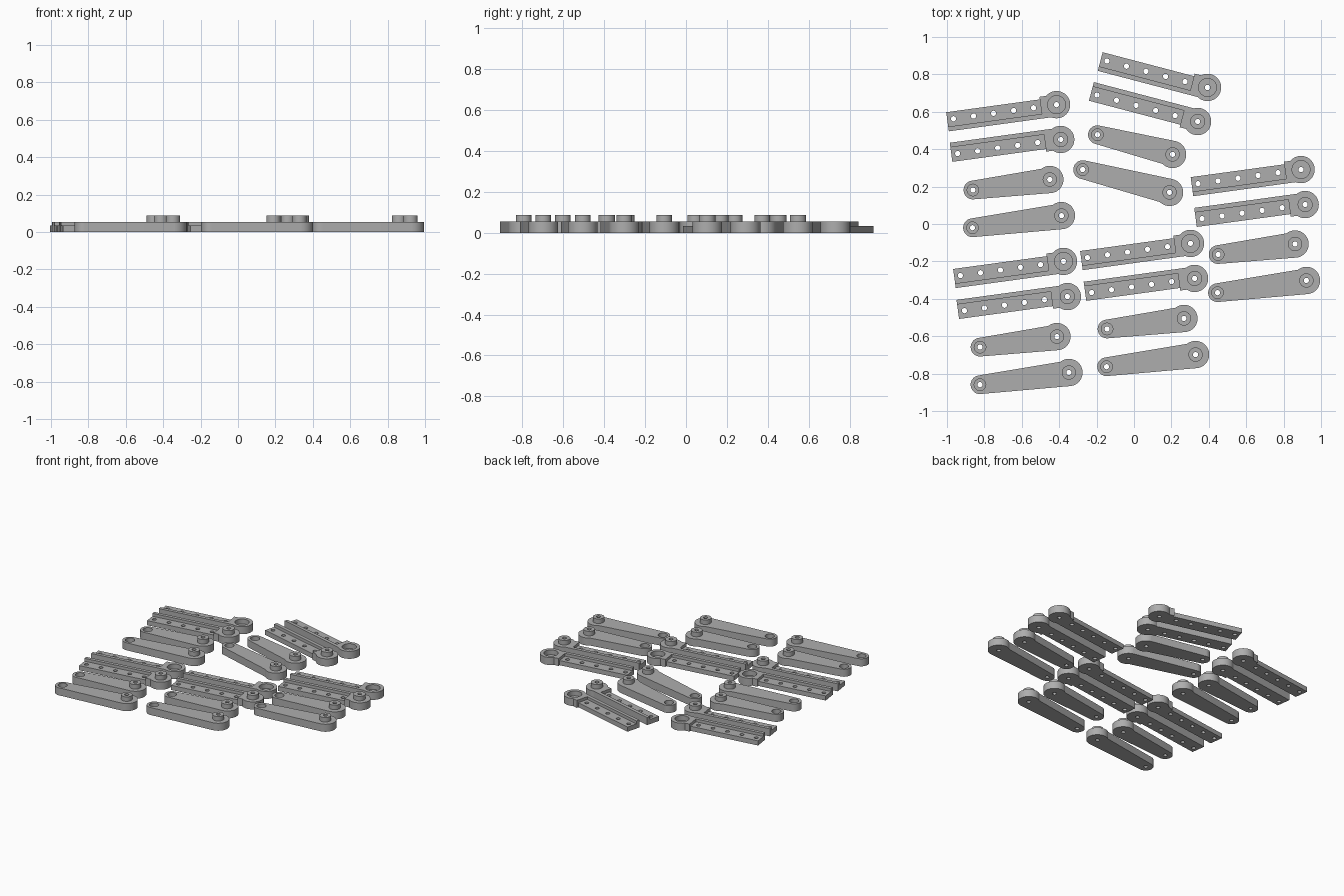
import bpy, bmesh
from math import radians, cos, sin, pi

cube = bpy.data.objects.get("Cube")
if cube:
    bpy.data.objects.remove(cube, do_unlink=True)

# One plain grey for every part
grey = bpy.data.materials.new("mid grey")
grey.use_nodes = True
COLOUR = (0.42, 0.42, 0.42, 1)
grey.diffuse_color = COLOUR
grey.node_tree.nodes["Principled BSDF"].inputs["Base Color"].default_value = COLOUR

BODY, FLANGE, BOSS, FLOOR = 0.055, 0.034, 0.088, 0.02
RING, HOLE = 0.073, 0.014


def prism(points, z0, z1):
    """Helper solid: an outline extruded from z0 to z1."""
    bm = bmesh.new()
    face = bm.faces.new([bm.verts.new((x, y, z0)) for x, y in points])
    top = bmesh.ops.extrude_face_region(bm, geom=[face])["geom"]
    bmesh.ops.translate(bm, vec=(0, 0, z1 - z0),
                        verts=[v for v in top if isinstance(v, bmesh.types.BMVert)])
    bmesh.ops.recalc_face_normals(bm, faces=bm.faces)
    mesh = bpy.data.meshes.new("solid")
    bm.to_mesh(mesh)
    bm.free()
    mesh.materials.append(grey)
    ob = bpy.data.objects.new("solid", mesh)
    bpy.context.scene.collection.objects.link(ob)
    return ob


def disc(x, r, z0, z1, n=48):
    return prism([(x + r * cos(2 * pi * i / n), r * sin(2 * pi * i / n))
                  for i in range(n)], z0, z1)


def block(x0, x1, y0, y1, h):
    return prism([(x0, y0), (x1, y0), (x1, y1), (x0, y1)], 0, h)


def drill(x, r=HOLE, z0=-0.01):
    return disc(x, r, z0, 0.2, 24 if r == HOLE else 48)


def combine(name, solids, cutters):
    """Join the solids, cut the holes and keep the finished mesh."""
    base = solids[0]
    for tools, operation in ((solids[1:], 'UNION'), (cutters, 'DIFFERENCE')):
        for tool in tools:
            tool.hide_render = True
            mod = base.modifiers.new("join", 'BOOLEAN')
            mod.operation, mod.solver, mod.object = operation, 'EXACT', tool
    graph = bpy.context.evaluated_depsgraph_get()
    mesh = bpy.data.meshes.new_from_object(base.evaluated_get(graph))
    mesh.name = name
    for ob in solids + cutters:
        bpy.data.objects.remove(ob, do_unlink=True)
    mesh.shade_smooth()
    mesh.set_sharp_from_angle(angle=radians(30))
    return mesh


def strip(name, side, has_boss):
    """Perforated stepped rail with a round pivot end at the origin."""
    solids = [disc(0, RING, 0, BODY),
              block(-0.59, 0, *sorted((-0.05 * side, 0.04 * side)), FLANGE),
              block(-0.59, 0, *sorted((-0.063 * side, -0.038 * side)), BODY),
              block(-0.085, 0, *sorted((-0.063 * side, 0.054 * side)), BODY)]
    cutters = [drill(-0.124 - 0.108 * i) for i in range(5)] + [drill(0)]
    if has_boss:
        solids.append(disc(0, 0.04, 0.01, BOSS))
    else:
        cutters.append(drill(0, 0.048, FLOOR))
    return combine(name, solids, cutters)


def arm(name, length, side):
    """Tapered link: boss on the wide end, socket in the narrow end."""
    outline = [(-length, -0.05 * side), (0, -RING * side),
               (0, 0.064 * side), (-length, 0.05 * side)]
    solids = [prism(outline, 0, BODY), disc(0, RING, 0, BODY),
              disc(-length, 0.05, 0, BODY), disc(0, 0.038, 0.01, BOSS)]
    cutters = [drill(0), drill(-length), drill(-length, 0.031, FLOOR)]
    return combine(name, solids, cutters)


socket_rail = strip("socket_rail", 1, False)
boss_rail = strip("boss_rail", -1, True)
short_arm = arm("short_arm", 0.415, 1)
long_arm = arm("long_arm", 0.48, 1)
short_arm_flipped = arm("short_arm_flipped", 0.415, -1)
long_arm_flipped = arm("long_arm_flipped", 0.48, -1)

PLAIN = (socket_rail, boss_rail, short_arm, long_arm)
FLIPPED = (socket_rail, boss_rail, short_arm_flipped, long_arm_flipped)

# Five finger sets: meshes, tilt, and the pivot of each of the four parts
SETS = {
    "back_right": (PLAIN, 7.8, [(-.414, .638), (-.392, .452), (-.45, .238), (-.388, .045)]),
    "back_middle": (FLIPPED, -14.7, [(.393, .73), (.34, .548), (.206, .372), (.19, .169)]),
    "left": (PLAIN, 7.8, [(.893, .291), (.915, .104), (.861, -.107), (.922, -.302)]),
    "front_right": (PLAIN, 7.8, [(-.377, -.2), (-.356, -.388), (-.412, -.602), (-.348, -.794)]),
    "front_middle": (PLAIN, 7.8, [(.302, -.104), (.324, -.291), (.267, -.505), (.329, -.698)]),
}
PARTS = ("socket_rail", "boss_rail", "short_arm", "long_arm")
for place, (meshes, tilt, pivots) in SETS.items():
    for part, mesh, (x, y) in zip(PARTS, meshes, pivots):
        ob = bpy.data.objects.new(place + "_" + part, mesh)
        ob.location = (x, y, 0)
        ob.rotation_euler.z = radians(tilt)
        bpy.context.scene.collection.objects.link(ob)
